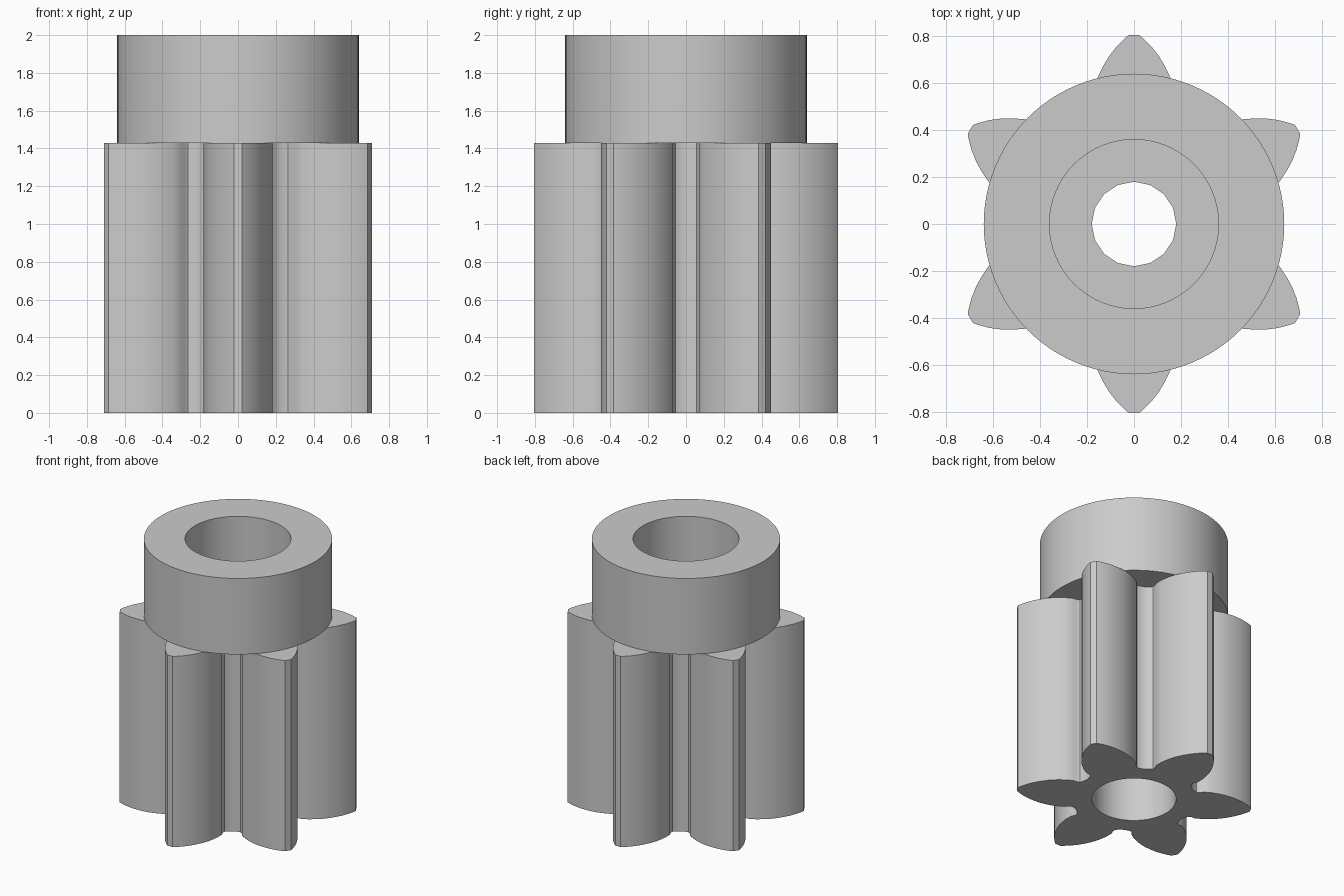
import bpy
import bmesh
from math import cos, sin, pi, radians

if "Cube" in bpy.data.objects:
    bpy.data.objects.remove(bpy.data.objects["Cube"], do_unlink=True)

TEETH = 6
GEAR_TOP = 1.43
TOP = 2.0

steel = bpy.data.materials.new("grey steel")
steel.use_nodes = True
steel.diffuse_color = (0.6, 0.6, 0.6, 1)
steel.node_tree.nodes["Principled BSDF"].inputs["Base Color"].default_value = (0.6, 0.6, 0.6, 1)


def extrude(name, outline, z0, z1):
    """Closed prism from a counter-clockwise outline."""
    bm = bmesh.new()
    base = bm.faces.new([bm.verts.new((x, y, z0)) for x, y in outline])
    top = bmesh.ops.extrude_face_region(bm, geom=[base], use_keep_orig=True)
    moved = [v for v in top["geom"] if isinstance(v, bmesh.types.BMVert)]
    bmesh.ops.translate(bm, verts=moved, vec=(0, 0, z1 - z0))
    bmesh.ops.recalc_face_normals(bm, faces=bm.faces)
    mesh = bpy.data.meshes.new(name)
    bm.to_mesh(mesh)
    bm.free()
    mesh.materials.append(steel)
    obj = bpy.data.objects.new(name, mesh)
    bpy.context.collection.objects.link(obj)
    return obj


def circle(radius, sides):
    return [(radius * cos(2 * pi * i / sides), radius * sin(2 * pi * i / sides))
            for i in range(sides)]


def activate(obj):
    bpy.ops.object.select_all(action="DESELECT")
    obj.select_set(True)
    bpy.context.view_layer.objects.active = obj


def bore(obj, radius, sides, z0, z1):
    """Cut a round hole and remove the cutter."""
    cutter = extrude("bore_cutter", circle(radius, sides), z0, z1)
    cutter.hide_render = True
    mod = obj.modifiers.new("bore", "BOOLEAN")
    mod.operation = "DIFFERENCE"
    mod.solver = "EXACT"
    mod.object = cutter
    activate(obj)
    bpy.ops.object.modifier_apply(modifier=mod.name)
    bpy.data.objects.remove(cutter, do_unlink=True)


def smooth(obj):
    activate(obj)
    bpy.ops.object.shade_smooth_by_angle(angle=radians(30))


# Half tooth as (distance along tooth axis, half width), root to tip
half = [(0.366, 0.205), (0.385, 0.181), (0.402, 0.168), (0.425, 0.169),
        (0.45, 0.181), (0.50, 0.182), (0.55, 0.175), (0.59, 0.166),
        (0.63, 0.152), (0.675, 0.13), (0.715, 0.106), (0.755, 0.075),
        (0.79, 0.04), (0.805, 0.022)]
tooth = [(a, -w) for a, w in half] + [(a, w) for a, w in reversed(half)]
outline = []
for i in range(TEETH):
    t = pi / 2 + 2 * pi * i / TEETH
    outline += [(a * cos(t) - w * sin(t), a * sin(t) + w * cos(t)) for a, w in tooth]

# Toothed body: wide socket below, narrow hole through the web above
gear = extrude("gear_body", outline, 0, GEAR_TOP)
bore(gear, 0.286, 64, -0.1, 1.1)
bore(gear, 0.18, 16, 1.0, GEAR_TOP + 0.1)
smooth(gear)

# Round collar resting on the teeth
collar = extrude("collar", circle(0.64, 96), GEAR_TOP, TOP)
bore(collar, 0.36, 64, GEAR_TOP - 0.1, TOP + 0.1)
smooth(collar)
